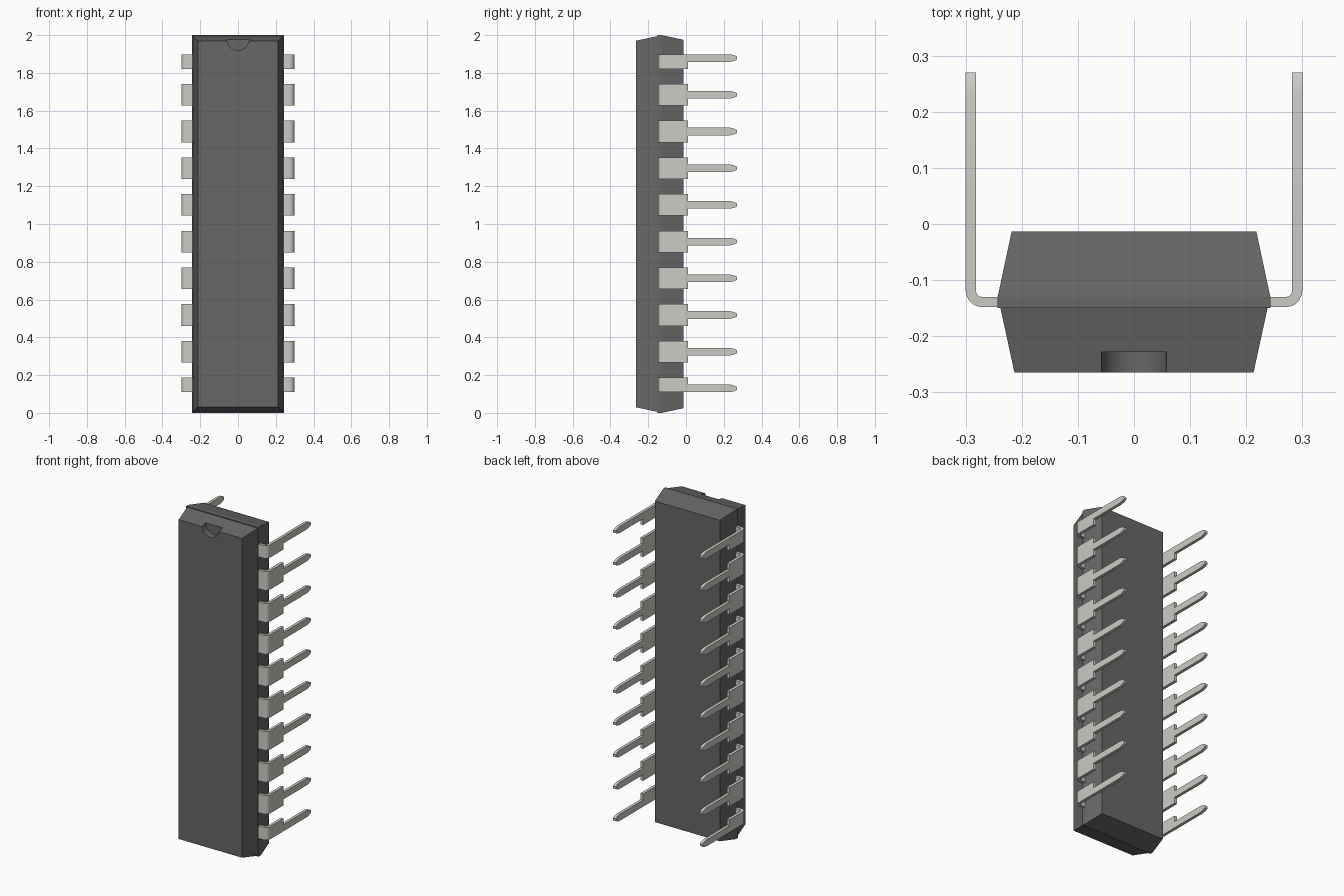
import bpy, bmesh, math

if "Cube" in bpy.data.objects:
    bpy.data.objects.remove(bpy.data.objects["Cube"])


def material(name, rgb):
    m = bpy.data.materials.new(name)
    m.diffuse_color = (*rgb, 1)
    m.use_nodes = True
    m.node_tree.nodes["Principled BSDF"].inputs["Base Color"].default_value = m.diffuse_color
    return m


PLASTIC = material("dark_plastic", (0.135, 0.135, 0.135))
METAL = material("tinned_metal", (0.60, 0.60, 0.56))


def loft(name, rings, mat, smooth=False):
    """Skin a list of four-point rings into a closed solid."""
    bm = bmesh.new()
    rows = [[bm.verts.new(p) for p in ring] for ring in rings]
    for a, b in zip(rows, rows[1:]):
        for i in range(4):
            j = (i + 1) % 4
            bm.faces.new((a[i], a[j], b[j], b[i]))
    bm.faces.new(rows[0])
    bm.faces.new(rows[-1])
    bmesh.ops.recalc_face_normals(bm, faces=bm.faces)
    me = bpy.data.meshes.new(name)
    bm.to_mesh(me)
    bm.free()
    me.materials.append(mat)
    if smooth:
        me.shade_smooth()
        me.set_sharp_from_angle(angle=math.radians(35))
    ob = bpy.data.objects.new(name, me)
    bpy.context.collection.objects.link(ob)
    return ob


def rect(y, hx, inset):
    return [(-hx, y, inset), (hx, y, inset), (hx, y, 2 - inset), (-hx, y, 2 - inset)]


# Package body: back half with a straight rim, slightly smaller front half
loft("body_back", [rect(-0.15, 0.243, 0), rect(-0.13, 0.243, 0),
                   rect(-0.013, 0.218, 0.025)], PLASTIC)
front = loft("body_front", [rect(-0.265, 0.213, 0.03), rect(-0.15, 0.238, 0.005)], PLASTIC)

# Half-round orientation notch at the top of the front face
bpy.ops.mesh.primitive_cylinder_add(vertices=48, radius=0.058, depth=0.1,
                                    location=(0, -0.278, 1.978),
                                    rotation=(math.pi / 2, 0, 0))
cutter = bpy.context.object
cutter.name = "notch_cutter"
cutter.data.materials.append(PLASTIC)
for p in cutter.data.polygons:
    p.use_smooth = len(p.vertices) == 4
cutter.hide_render = True
cutter.hide_set(True)
cut = front.modifiers.new("notch", "BOOLEAN")
cut.operation = "DIFFERENCE"
cut.solver = "EXACT"
cut.object = cutter


def lead(name, side, z, below, above):
    """Bent strip: wide shoulder, then narrow pin with a tapered tip."""
    cx, cy, r_out, r_in = 0.27, -0.118, 0.03, 0.012
    path = [((0.235, -0.148), (0.235, -0.13), below, above)]
    for i in range(9):                      # rounded bend
        a = math.radians(-90 + 90 * i / 8)
        c, s = math.cos(a), math.sin(a)
        path.append(((cx + r_out * c, cy + r_out * s),
                     (cx + r_in * c, cy + r_in * s), below, above))
    for y, lo, hi in ((0.01, below, above), (0.01, 0.02, 0.02), (0.234, 0.02, 0.02),
                      (0.256, 0.015, 0.015), (0.27, 0.008, 0.008)):
        path.append(((0.30, y), (0.282, y), lo, hi))
    rings = [[(side * o[0], o[1], z - lo), (side * n[0], n[1], z - lo),
              (side * n[0], n[1], z + hi), (side * o[0], o[1], z + hi)]
             for o, n, lo, hi in path]
    loft(name, rings, METAL, smooth=True)


# Ten leads per side; the end ones have only half a shoulder
for side, label in ((-1, "left"), (1, "right")):
    for i in range(10):
        lead(f"{label}_lead_{i + 1}", side, 1.004 + (i - 4.5) * 0.1943,
             0.02 if i == 0 else 0.057, 0.02 if i == 9 else 0.057)
